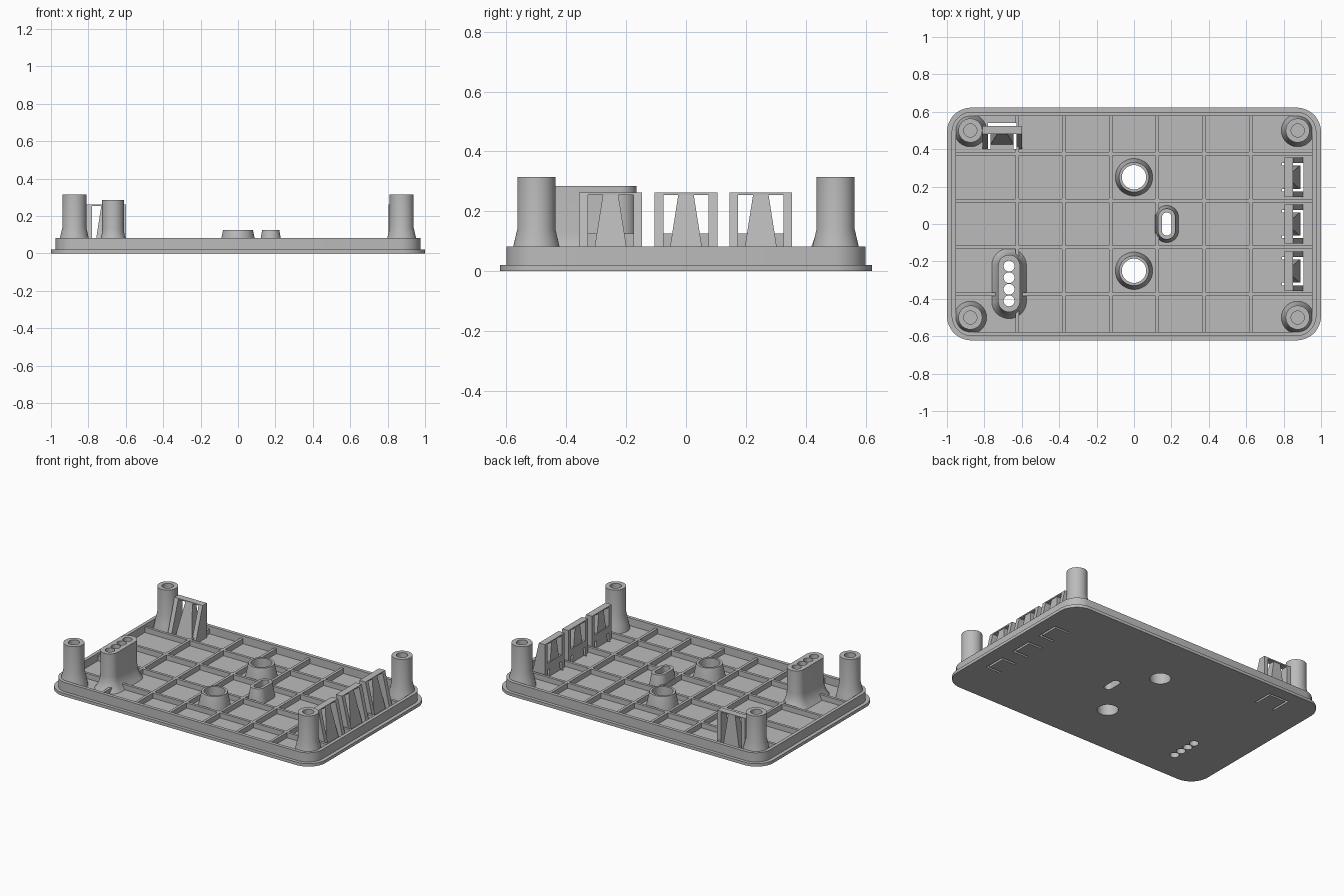
import bpy, bmesh, math
from mathutils import Matrix

cube = bpy.data.objects.get("Cube")
if cube:
    bpy.data.objects.remove(cube)

grey = bpy.data.materials.new("mid grey plastic")
grey.use_nodes = True
grey.diffuse_color = (0.5, 0.5, 0.5, 1)
grey.node_tree.nodes["Principled BSDF"].inputs["Base Color"].default_value = (0.5, 0.5, 0.5, 1)

FLOOR = 0.03
RIB_TOP = 0.065


def finish(name, bm):
    bmesh.ops.recalc_face_normals(bm, faces=bm.faces)
    mesh = bpy.data.meshes.new(name)
    bm.to_mesh(mesh)
    bm.free()
    mesh.materials.append(grey)
    ob = bpy.data.objects.new(name, mesh)
    bpy.context.collection.objects.link(ob)
    return ob


def outline(hx, hy, r, n=10):
    """Rounded rectangle; a circle when hx = hy = r."""
    pts = []
    for q, (sx, sy) in enumerate([(1, 1), (-1, 1), (-1, -1), (1, -1)]):
        for i in range(n):
            a = (q + (i + 0.5) / n) * math.pi / 2
            pts.append((sx * (hx - r) + r * math.cos(a), sy * (hy - r) + r * math.sin(a)))
    return pts


def loft(name, cx, cy, sections, ring=False):
    """Skin rounded outlines (z, hx, hy, r); a ring closes on itself, else it is capped."""
    bm = bmesh.new()
    loops = [[bm.verts.new((cx + x, cy + y, z)) for x, y in outline(hx, hy, r)]
             for z, hx, hy, r in sections]
    pairs = list(zip(loops, loops[1:]))
    if ring:
        pairs.append((loops[-1], loops[0]))
    else:
        bm.faces.new(loops[0])
        bm.faces.new(loops[-1])
    for a, b in pairs:
        for i in range(len(a)):
            j = (i + 1) % len(a)
            bm.faces.new((a[i], a[j], b[j], b[i]))
    return finish(name, bm)


def frustum(name, low, high, z0, z1, place=Matrix()):
    """Block between two rectangles (x0, x1, y0, y1)."""
    bm = bmesh.new()
    loops = []
    for (x0, x1, y0, y1), z in ((low, z0), (high, z1)):
        loops.append([bm.verts.new((x, y, z)) for x, y in
                      ((x0, y0), (x1, y0), (x1, y1), (x0, y1))])
    a, b = loops
    bm.faces.new(a)
    bm.faces.new(b)
    for i in range(4):
        j = (i + 1) % 4
        bm.faces.new((a[i], a[j], b[j], b[i]))
    bm.transform(place)
    return finish(name, bm)


def box(name, rect, z0, z1, place=Matrix()):
    return frustum(name, rect, rect, z0, z1, place)


def cut(target, cutter):
    mod = target.modifiers.new("cut", 'BOOLEAN')
    mod.operation, mod.solver, mod.object = 'DIFFERENCE', 'EXACT', cutter
    bpy.context.view_layer.objects.active = target
    bpy.ops.object.modifier_apply(modifier=mod.name)


def drill(name, x, y, hx, hy):
    return loft(name, x, y, [(-0.1, hx, hy, hx), (0.5, hx, hy, hx)])


# Tray: flange, outer wall and sunken floor
tray = loft("tray", 0, 0, [
    (0, 1, 0.622, 0.13), (0.02, 1, 0.622, 0.13),
    (0.02, 0.975, 0.6, 0.11), (0.082, 0.975, 0.6, 0.11),
    (0.082, 0.952, 0.577, 0.09), (FLOOR, 0.952, 0.577, 0.09)])
parts = [tray]

# Stiffening ribs
ribs = []
for i in range(6):
    x = -0.625 + 0.25 * i
    ribs.append(box(f"cross_rib_{i + 1}", (x - 0.009, x + 0.009, -0.585, 0.585), 0.025, RIB_TOP))
for i in range(4):
    y = -0.375 + 0.25 * i
    ribs.append(box(f"long_rib_{i + 1}", (-0.96, 0.96, y - 0.009, y + 0.009), 0.025, RIB_TOP))
parts += ribs

# Corner screw posts with blind holes
for sx in (-1, 1):
    for sy in (-1, 1):
        name = ("left" if sx > 0 else "right") + ("_front" if sy < 0 else "_back") + "_post"
        profile = [(0.025, 0.088), (0.08, 0.078), (0.14, 0.064), (0.315, 0.064),
                   (0.315, 0.035), (0.06, 0.035)]
        parts.append(loft(name, sx * 0.875, sy * 0.5, [(z, r, r, r) for z, r in profile]))

# Round bosses and the oval boss, open through the floor
cutters = []
for label, y in (("front", -0.25), ("back", 0.25)):
    profile = [(0.01, 0.1), (FLOOR, 0.1), (0.125, 0.08), (0.125, 0.065), (0.01, 0.065)]
    parts.append(loft(label + "_boss", 0, y, [(z, r, r, r) for z, r in profile], True))
    cutters.append(drill(label + "_hole", 0, y, 0.065, 0.065))
profile = [(0.01, 0.063), (FLOOR, 0.063), (0.125, 0.046), (0.125, 0.026), (0.01, 0.026)]
parts.append(loft("oval_boss", 0.175, 0, [(z, w, w + 0.036, w) for z, w in profile], True))
cutters.append(drill("oval_hole", 0.175, 0, 0.026, 0.062))

# Tall four-hole guide with a flared foot
profile = [(0.025, 0.096), (0.045, 0.083), (0.07, 0.07), (0.1, 0.061), (0.13, 0.058), (0.285, 0.058)]
guide = loft("hole_guide", -0.668, -0.318, [(z, w, w + 0.095, w) for z, w in profile])
parts.append(guide)
for i in range(4):
    cutters.append(drill(f"guide_hole_{i + 1}", -0.668, -0.225 - 0.062 * i, 0.029, 0.029))


def clip(name, x, y, angle, depth, cross):
    """Snap clip: two gussets, top bar, tapered tongue and a U slot in the floor."""
    place = Matrix.Translation((x, y, 0)) @ Matrix.Rotation(angle, 4, 'Z')
    top = 0.262
    for label, s in (("a", 1), ("b", -1)):
        u0, u1 = sorted((s * 0.076, s * 0.105))
        parts.append(frustum(f"{name}_gusset_{label}", (0, depth, u0, u1),
                             (0, 0.045, u0, u1), 0.025, top, place))
        v0, v1 = sorted((s * 0.062, s * 0.076))
        cutters.append(box(f"{name}_slot_{label}", (-0.015, depth, v0, v1), -0.1, 0.2, place))
    parts.append(box(f"{name}_bar", (0, 0.045, -0.08, 0.08), top - 0.008, top, place))
    parts.append(frustum(f"{name}_tongue", (0, depth * 0.8, -0.062, 0.062),
                         (0.005, 0.04, -0.025, 0.025), 0.025, top - 0.002, place))
    cutters.append(box(f"{name}_slot_cross", (cross, cross + 0.015, -0.07, 0.07), -0.1, 0.2, place))
    return place


for i, y in enumerate((-0.252, 0, 0.25)):
    place = clip(f"side_clip_{i + 1}", 0.805, y, 0, 0.1, 0.085)
    parts.append(box(f"side_clip_{i + 1}_stop", (0, 0.014, -0.08, 0.08), 0.08, 0.125, place))
clip("back_clip", -0.705, 0.525, -math.pi / 2, 0.125, -0.015)

# Open every hole through the floor, the ribs and the guide
for c in cutters:
    c.hide_render = True
    cut(tray, c)
    if c.name.startswith("guide_hole"):
        cut(guide, c)
        cut(bpy.data.objects["long_rib_1"], c)
    if c.name.startswith("back_clip"):
        cut(bpy.data.objects["cross_rib_1"], c)
for c in cutters:
    bpy.data.objects.remove(c)

# Smooth round surfaces, keep hard edges
bpy.ops.object.select_all(action='DESELECT')
for p in parts:
    p.select_set(True)
bpy.context.view_layer.objects.active = tray
bpy.ops.object.shade_smooth_by_angle(angle=math.radians(30))
